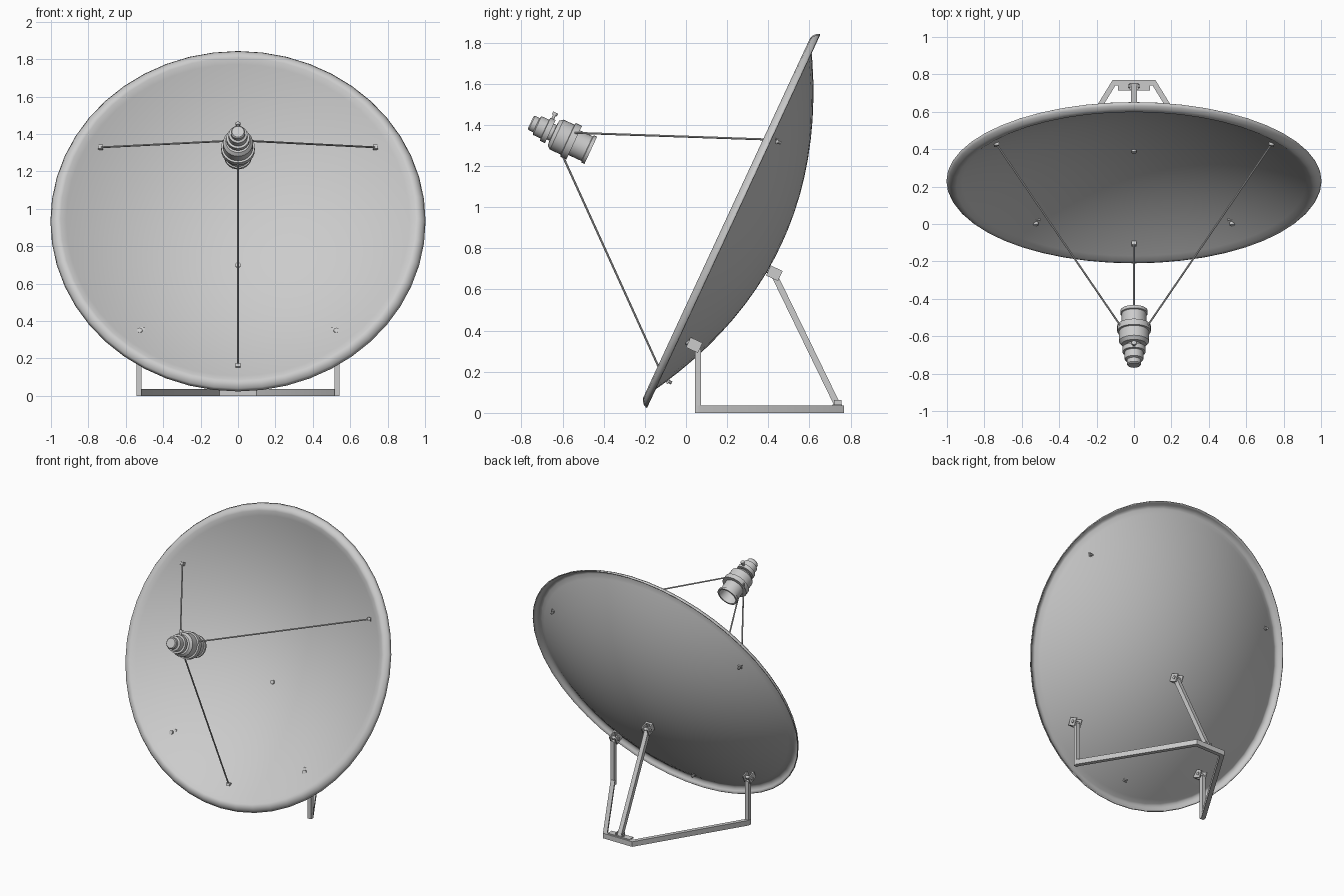
import bpy, bmesh, math
from mathutils import Matrix, Vector

cube = bpy.data.objects.get("Cube")
if cube:
    bpy.data.objects.remove(cube, do_unlink=True)

grey = bpy.data.materials.new("light grey metal")
grey.use_nodes = True
grey.diffuse_color = (0.6, 0.6, 0.6, 1)
grey.node_tree.nodes["Principled BSDF"].inputs["Base Color"].default_value = (0.6, 0.6, 0.6, 1)

# Dish frame: local x across, local y up the dish face, local z towards the feed
DISH = Matrix.Translation((0, 0.225, 0.935)) @ Matrix.Rotation(math.radians(65.1), 4, 'X')
FEED_Y = 0.02


def finish(name, bm, angle=35):
    bmesh.ops.recalc_face_normals(bm, faces=bm.faces)
    mesh = bpy.data.meshes.new(name)
    bm.to_mesh(mesh)
    bm.free()
    mesh.materials.append(grey)
    ob = bpy.data.objects.new(name, mesh)
    bpy.context.collection.objects.link(ob)
    bpy.ops.object.select_all(action='DESELECT')
    ob.select_set(True)
    bpy.context.view_layer.objects.active = ob
    bpy.ops.object.shade_smooth_by_angle(angle=math.radians(angle))
    return ob


def lathe(name, profile, segments, matrix, angle=35):
    """Spin (radius, height) points around the local z axis."""
    bm = bmesh.new()
    vs = [bm.verts.new((r, 0, h)) for r, h in profile]
    es = [bm.edges.new(p) for p in zip(vs, vs[1:])]
    bmesh.ops.spin(bm, geom=vs + es, cent=(0, 0, 0), axis=(0, 0, 1),
                   angle=2 * math.pi, steps=segments, use_duplicate=False)
    bmesh.ops.remove_doubles(bm, verts=bm.verts, dist=1e-5)
    bm.transform(matrix)
    return finish(name, bm, angle)


def add_box(bm, size, centre, matrix=Matrix()):
    bmesh.ops.create_cube(bm, size=1, matrix=matrix @ Matrix.Translation(centre)
                          @ Matrix.Diagonal((*size, 1)))


def along(a, b):
    """Frame at the middle of a-b with z along it, and the length."""
    a, b = Vector(a), Vector(b)
    d = b - a
    return Matrix.Translation((a + b) / 2) @ d.to_track_quat('Z', 'Y').to_matrix().to_4x4(), d.length


def add_rod(bm, a, b, radius, segments=10):
    m, length = along(a, b)
    bmesh.ops.create_cone(bm, cap_ends=True, segments=segments, radius1=radius,
                          radius2=radius, depth=length, matrix=m)


def beam(name, path, width, height):
    """Mitred rectangular bar through points; z side stays level."""
    bm = bmesh.new()
    rings = []
    pts = [Vector(p) for p in path]
    for i, p in enumerate(pts):
        d0 = (p - pts[i - 1]).normalized() if i else (pts[1] - p).normalized()
        d1 = (pts[i + 1] - p).normalized() if i < len(pts) - 1 else d0
        side = (d0 + d1).normalized().cross(Vector((0, 0, 1)))
        side *= width / 2 / max(0.3, (d0 + d1).normalized().dot(d0))
        up = Vector((0, 0, height / 2))
        rings.append([bm.verts.new(p + side * s + up * u)
                      for s, u in ((-1, -1), (1, -1), (1, 1), (-1, 1))])
    for a, b in zip(rings, rings[1:]):
        for k in range(4):
            bm.faces.new((a[k], a[(k + 1) % 4], b[(k + 1) % 4], b[k]))
    bm.faces.new(rings[0])
    bm.faces.new(rings[-1])
    return finish(name, bm)


def bowl(r):
    return 0.318 * r * r - 0.262


# Reflector: parabolic bowl with a rolled-back lip
profile = [(r, bowl(r)) for r in [0.0, 0.08, 0.16, 0.25, 0.34, 0.43, 0.52, 0.61, 0.70, 0.78, 0.86, 0.92, 0.95]]
profile += [(0.962, 0.027), (0.978, 0.022), (0.991, 0.010), (1.0, -0.006)]
dish = lathe("reflector_dish", profile, 48, DISH, 50)
solid = dish.modifiers.new("thickness", 'SOLIDIFY')
solid.thickness = 0.007
solid.offset = 0

# Feed unit: open horn, collar, body, neck and end cap
feed_profile = [(0, 0.84), (0.052, 0.84), (0.062, 0.768), (0.073, 0.768), (0.073, 0.785),
                (0.066, 0.788), (0.066, 0.857), (0.09, 0.857), (0.09, 0.89), (0.08, 0.892),
                (0.08, 0.95), (0.066, 0.968), (0.042, 0.97), (0.042, 0.985), (0.062, 0.985),
                (0.062, 1.012), (0.05, 1.014), (0.05, 1.055), (0.038, 1.06), (0.038, 1.084),
                (0.032, 1.09), (0, 1.09)]
FEED = DISH @ Matrix.Translation((0, FEED_Y, 0))
lathe("feed_unit", feed_profile, 28, FEED)

# Connector knob on top of the feed
PIN = FEED @ Matrix.Translation((0, 0.055, 1.0)) @ Matrix.Rotation(-math.pi / 2, 4, 'X')
lathe("feed_connector", [(0, 0), (0.007, 0), (0.007, 0.025), (0.013, 0.025), (0.013, 0.04), (0, 0.04)], 12, PIN)

# Three stays from the bowl to the feed collar, each with a foot on both faces of the bowl
for label, deg, r in (("left", 31, 0.857), ("right", 149, 0.857), ("lower", 270, 0.84)):
    c, s = math.cos(math.radians(deg)), math.sin(math.radians(deg))
    foot = Vector((r * c, r * s, bowl(r)))
    top = Vector((0.088 * c, 0.088 * s + FEED_Y, 0.873))
    bm = bmesh.new()
    add_rod(bm, foot + Vector((0, 0, 0.012)), top, 0.005, 8)
    bm.transform(DISH)
    finish(label + "_feed_stay", bm)
    bm = bmesh.new()
    add_box(bm, (0.026, 0.022, 0.02), foot + Vector((0, 0, 0.012)))
    add_box(bm, (0.024, 0.024, 0.008), foot - Vector((0, 0, 0.008)))
    add_rod(bm, foot - Vector((0, 0, 0.028)), foot, 0.008)
    bm.transform(DISH)
    finish(label + "_stay_foot", bm)

# Clevis brackets behind the bowl with bolts through to the front
for label, x, y in (("left", 0.525, -0.627), ("right", -0.525, -0.627), ("rear", 0, -0.146)):
    r = math.hypot(x, y)
    spot = DISH @ Matrix.Translation((x, y, bowl(r)))
    bm = bmesh.new()
    add_box(bm, (0.052, 0.054, 0.012), (0, 0, -0.012))
    for side in (-1, 1):
        add_box(bm, (0.008, 0.054, 0.06), (side * 0.022, 0, -0.04))
    add_rod(bm, (-0.032, 0, -0.045), (0.032, 0, -0.045), 0.011, 12)
    add_rod(bm, (0, 0, -0.01), (0, 0, 0.014), 0.014, 12)
    bm.transform(spot)
    finish(label + "_dish_bracket", bm)

# Ground frame: two splayed rails joined by a short rear crossbar
beam("ground_frame", [(-0.53, 0.045, 0.018), (-0.53, 0.065, 0.018), (-0.107, 0.755, 0.018),
                      (0.107, 0.755, 0.018), (0.53, 0.065, 0.018), (0.53, 0.045, 0.018)], 0.028, 0.036)

# Front uprights
for label, side in (("left", 1), ("right", -1)):
    bm = bmesh.new()
    add_box(bm, (0.026, 0.028, 0.31), (side * 0.529, 0.058, 0.155))
    finish(label + "_upright", bm)

# Sloping rear leg and its foot bracket
bm = bmesh.new()
m, length = along((0, 0.422, 0.685), (0, 0.738, 0.035))
add_box(bm, (0.03, 0.03, length), (0, 0, 0), m)
finish("rear_leg", bm)
bm = bmesh.new()
add_box(bm, (0.17, 0.045, 0.008), (0, 0.735, 0.036))
for side in (-1, 1):
    add_box(bm, (0.008, 0.036, 0.03), (side * 0.02, 0.737, 0.047))
add_rod(bm, (-0.03, 0.737, 0.048), (0.03, 0.737, 0.048), 0.009)
finish("rear_leg_foot", bm)
